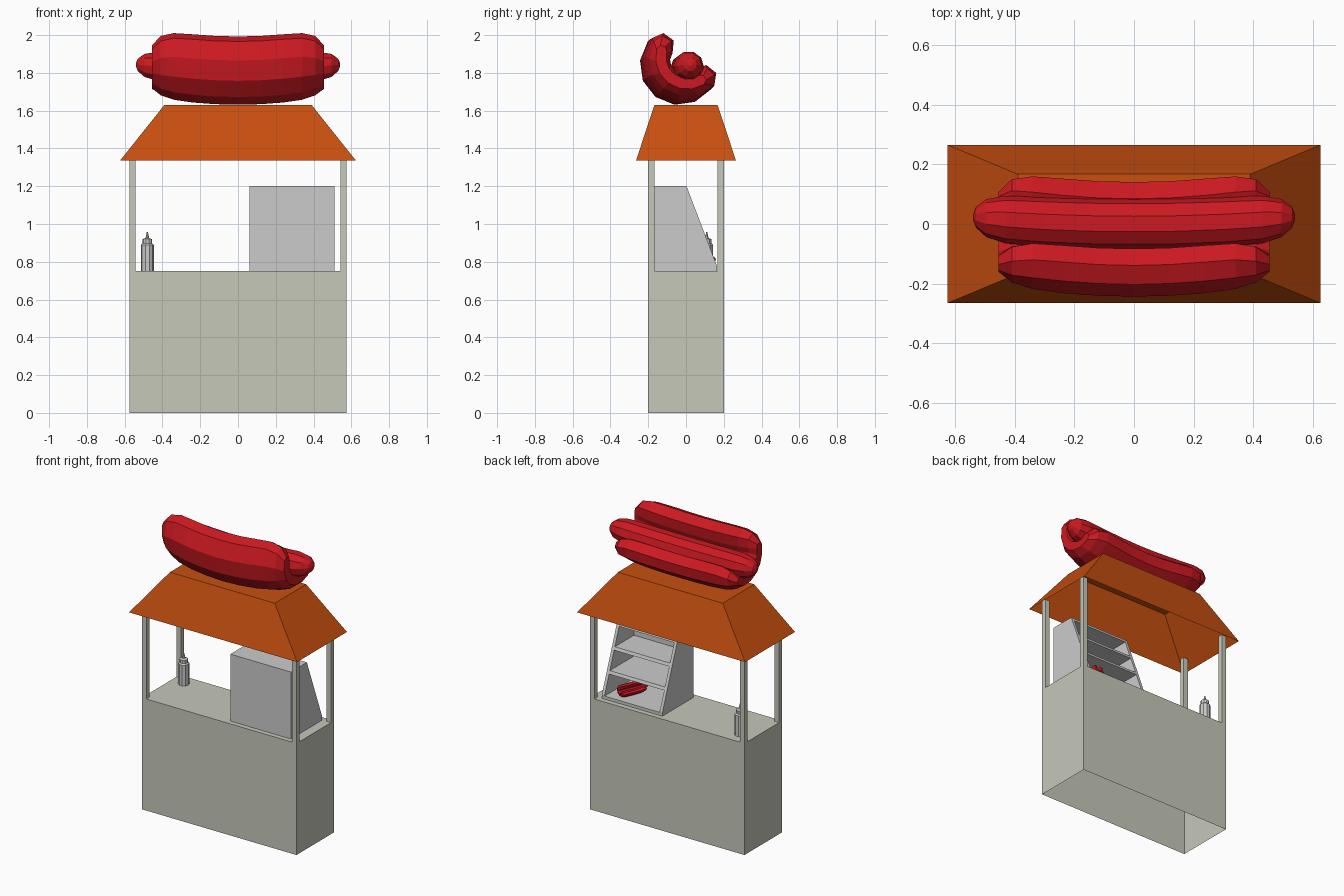
import bpy, bmesh
from math import sin, cos, pi, radians
from mathutils import Matrix

if "Cube" in bpy.data.objects:
    bpy.data.objects.remove(bpy.data.objects["Cube"])


def material(name, rgb):
    m = bpy.data.materials.new(name)
    m.diffuse_color = (*rgb, 1)
    m.use_nodes = True
    m.node_tree.nodes["Principled BSDF"].inputs["Base Color"].default_value = m.diffuse_color
    return m


CREAM = material("cream", (0.57, 0.58, 0.49))
ORANGE = material("orange", (0.58, 0.08, 0.005))
RED = material("red", (0.6, 0.01, 0.015))


def make(name, verts, faces, mat=None, fix=True):
    me = bpy.data.meshes.new(name)
    me.from_pydata(verts, [], faces)
    if fix:
        bm = bmesh.new()
        bm.from_mesh(me)
        bmesh.ops.recalc_face_normals(bm, faces=bm.faces)
        bm.to_mesh(me)
        bm.free()
    ob = bpy.data.objects.new(name, me)
    bpy.context.collection.objects.link(ob)
    if mat:
        me.materials.append(mat)
    return ob


def loft(name, rings, mat=None, caps=(True, True)):
    """Skin a list of equally sized closed rings."""
    n = len(rings[0])
    verts = [p for r in rings for p in r]
    faces = [(k * n + i, k * n + (i + 1) % n, (k + 1) * n + (i + 1) % n, (k + 1) * n + i)
             for k in range(len(rings) - 1) for i in range(n)]
    if caps[0]:
        faces.append(tuple(reversed(range(n))))
    if caps[1]:
        faces.append(tuple(range(len(verts) - n, len(verts))))
    return make(name, verts, faces, mat)


def rect(x0, x1, y0, y1, z):
    return [(x0, y0, z), (x1, y0, z), (x1, y1, z), (x0, y1, z)]


def box(name, x0, x1, y0, y1, z0, z1, mat=None, bottom=True):
    return loft(name, [rect(x0, x1, y0, y1, z0), rect(x0, x1, y0, y1, z1)], mat, (bottom, True))


def prism(name, profile, x0, x1, mat=None):
    """Extrude a y-z profile along x."""
    return loft(name, [[(x, y, z) for y, z in profile] for x in (x0, x1)], mat)


# Counter, open underneath
box("counter", -0.575, 0.575, -0.2, 0.2, 0, 0.75, CREAM, bottom=False)

# Four corner posts
for sx in (-1, 1):
    for sy in (-1, 1):
        xs = sorted((sx * 0.575, sx * 0.542))
        ys = sorted((sy * 0.2, sy * 0.167))
        box("roof_post", *xs, *ys, 0.75, 1.38, CREAM)

# Hollow hipped roof
loft("roof", [rect(-0.625, 0.625, -0.265, 0.265, 1.335),
              rect(-0.39, 0.39, -0.167, 0.167, 1.63)], ORANGE, (False, True))

# Display case: sloped side panels, back, top, floor and shelves
X0, X1, W = 0.06, 0.51, 0.02
side = [(-0.167, 0.75), (0.165, 0.75), (0.165, 0.775), (0.003, 1.2), (-0.167, 1.2)]


def slope_y(z):
    return 0.165 - 0.162 * (z - 0.775) / 0.425


for x in (X0, X1 - W):
    prism("case_side", side, x, x + W)
box("case_back", X0 + W, X1 - W, -0.167, -0.147, 0.75, 1.2)
box("case_floor", X0 + W, X1 - W, -0.147, 0.165, 0.75, 0.77)
for name, z in (("case_shelf", 0.9), ("case_shelf", 1.04), ("case_top", 1.18)):
    prism(name, [(-0.147, z), (slope_y(z), z), (slope_y(z + W), z + W), (-0.147, z + W)],
          X0 + W, X1 - W)

# Squeeze bottle
profile = [(0.034, 0.75), (0.034, 0.89), (0.026, 0.897), (0.026, 0.92),
           (0.01, 0.925), (0.003, 0.957)]
loft("squeeze_bottle", [[(-0.48 + r * cos(i * pi / 5), 0.11 + r * sin(i * pi / 5), z)
                         for i in range(10)] for r, z in profile])


def bun_section(x, k):
    """C-shaped section, opening up and back; k shrinks it at the ends."""
    mid, R, t = radians(233), 0.14, 0.07 * k
    half = radians(90) * (0.6 + 0.4 * k)
    bend = 0.026 * (x / 0.36) ** 2
    angles = [mid + half * (i / 3 - 1) for i in range(7)]
    pts = [((R + t) * cos(a), (R + t) * sin(a)) for a in angles]

    def tip(sign, offsets):
        a = mid + sign * half
        return [((R + o * t) * cos(a) - sign * 0.85 * t * sin(a),
                 (R + o * t) * sin(a) + sign * 0.85 * t * cos(a)) for o in offsets]
    pts += tip(1, (0.5, -0.5))
    pts += [((R - t) * cos(a), (R - t) * sin(a)) for a in reversed(angles)]
    pts += tip(-1, (-0.5, 0.5))
    return [(x, y - 0.035 + bend, z + 1.84 + bend) for y, z in pts]


def sausage_section(x, r):
    bend = 0.02 * (x / 0.5) ** 2
    return [(x, bend + r * cos(i * pi / 5), 1.82 + bend + r * sin(i * pi / 5)) for i in range(10)]


def mirrored(stations):
    return [(-x, v) for x, v in reversed(stations) if x > 0] + stations


def hot_dog(prefix, matrix):
    bun = mirrored([(0, 1), (0.12, 1), (0.24, 1), (0.34, 0.96), (0.41, 0.78), (0.455, 0.4)])
    sausage = mirrored([(0, 0.084), (0.15, 0.084), (0.3, 0.083), (0.43, 0.08),
                        (0.495, 0.064), (0.53, 0.035), (0.54, 0.01)])
    for name, sec, st in (("bun", bun_section, bun), ("sausage", sausage_section, sausage)):
        ob = loft(prefix + name, [sec(x, v) for x, v in st], RED)
        ob.data.transform(matrix)


# Big rooftop hot dog and a small one on the case floor
hot_dog("roof_", Matrix())
hot_dog("small_", Matrix.Translation((0.36, 0.055, 0.77)) @ Matrix.Rotation(radians(68), 4, 'Z')
        @ Matrix.Scale(0.2, 4) @ Matrix.Translation((0, 0, -1.63)))
